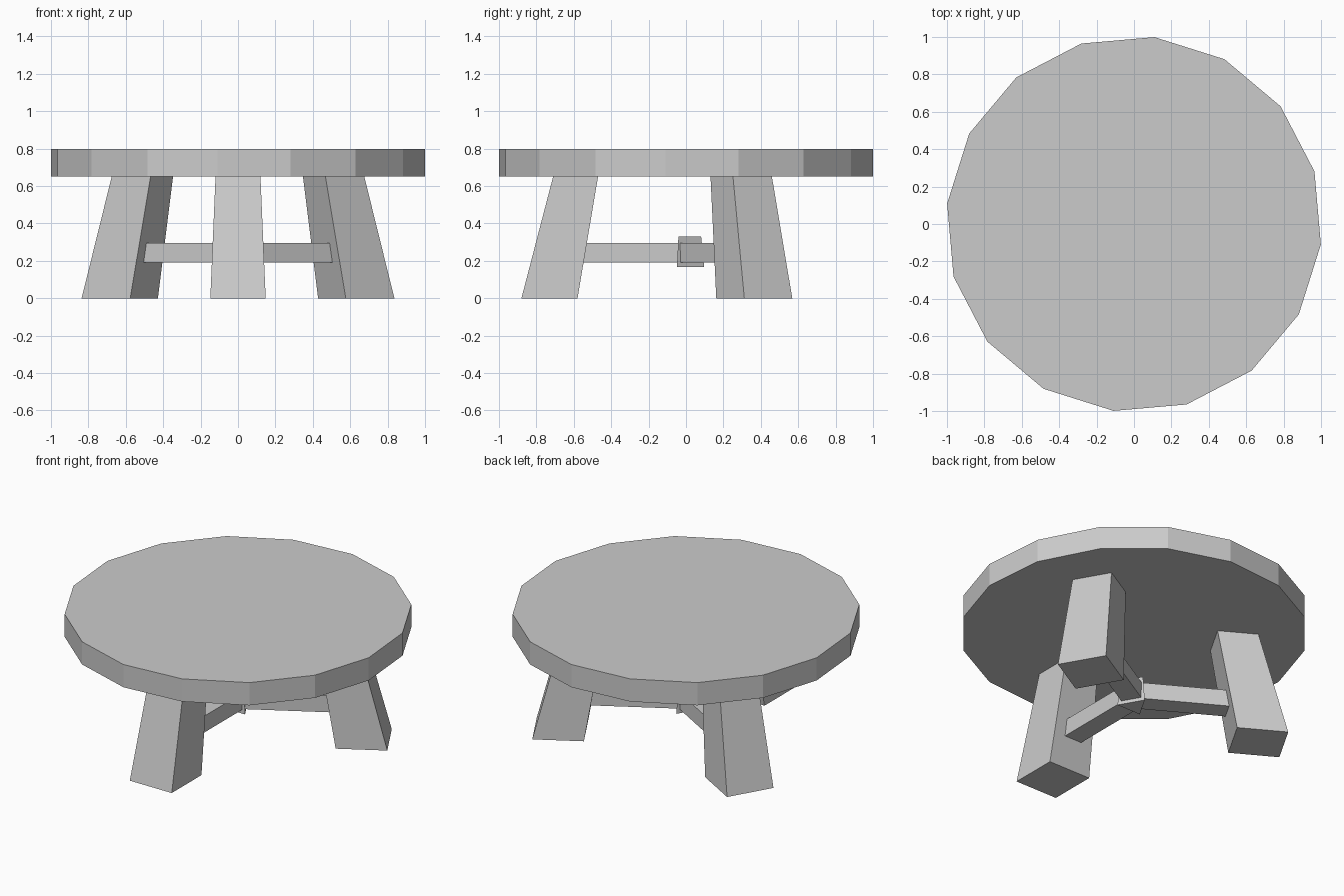
import bpy, bmesh, math
from mathutils import Vector, Matrix

cube = bpy.data.objects.get("Cube")
if cube:
    bpy.data.objects.remove(cube, do_unlink=True)

# Single flat colour
grey = bpy.data.materials.new("plain_grey")
grey.use_nodes = True
colour = (0.6, 0.6, 0.6, 1)
grey.diffuse_color = colour
grey.node_tree.nodes["Principled BSDF"].inputs["Base Color"].default_value = colour


def add_object(name, bm):
    bmesh.ops.recalc_face_normals(bm, faces=bm.faces)
    mesh = bpy.data.meshes.new(name)
    bm.to_mesh(mesh)
    bm.free()
    mesh.materials.append(grey)
    obj = bpy.data.objects.new(name, mesh)
    bpy.context.collection.objects.link(obj)
    return obj


def prism(name, sides, r_bottom, r_top, z0, z1, turn):
    """Upright n-sided prism or frustum with its first corner at angle turn."""
    bm = bmesh.new()
    rings = []
    for r, z in ((r_bottom, z0), (r_top, z1)):
        angles = [turn + math.tau * i / sides for i in range(sides)]
        rings.append([bm.verts.new((r * math.cos(a), r * math.sin(a), z)) for a in angles])
        bm.faces.new(rings[-1])
    for i in range(sides):
        j = (i + 1) % sides
        bm.faces.new((rings[0][i], rings[0][j], rings[1][j], rings[1][i]))
    return add_object(name, bm)


def radial_block(name, bottom, top, angle):
    """Box along +x, each end given as (inner, outer, half width, z), then turned."""
    bm = bmesh.new()
    bmesh.ops.create_cube(bm, size=2)
    for v in bm.verts:
        inner, outer, half, z = top if v.co.z > 0 else bottom
        v.co = Vector((outer if v.co.x > 0 else inner, half * v.co.y, z))
    bm.transform(Matrix.Rotation(angle, 4, "Z"))
    return add_object(name, bm)


# Round top with sixteen sides
prism("table_top", 16, 1.005, 1.005, 0.652, 0.797, math.radians(16.25))

# Three splayed, tapering legs, each with a stretcher running to the middle
for place, degrees in (("front", -90), ("back_left", 30), ("back_right", 150)):
    turn = math.radians(degrees)
    radial_block(place + "_leg", (0.58, 0.88, 0.148, 0), (0.47, 0.71, 0.12, 0.652), turn)
    radial_block(place + "_stretcher", (0.03, 0.56, 0.061, 0.19), (0.03, 0.542, 0.061, 0.295), turn)

# Three-sided hub joining the stretchers
prism("stretcher_hub", 3, 0.097, 0.081, 0.167, 0.33, math.radians(90))
